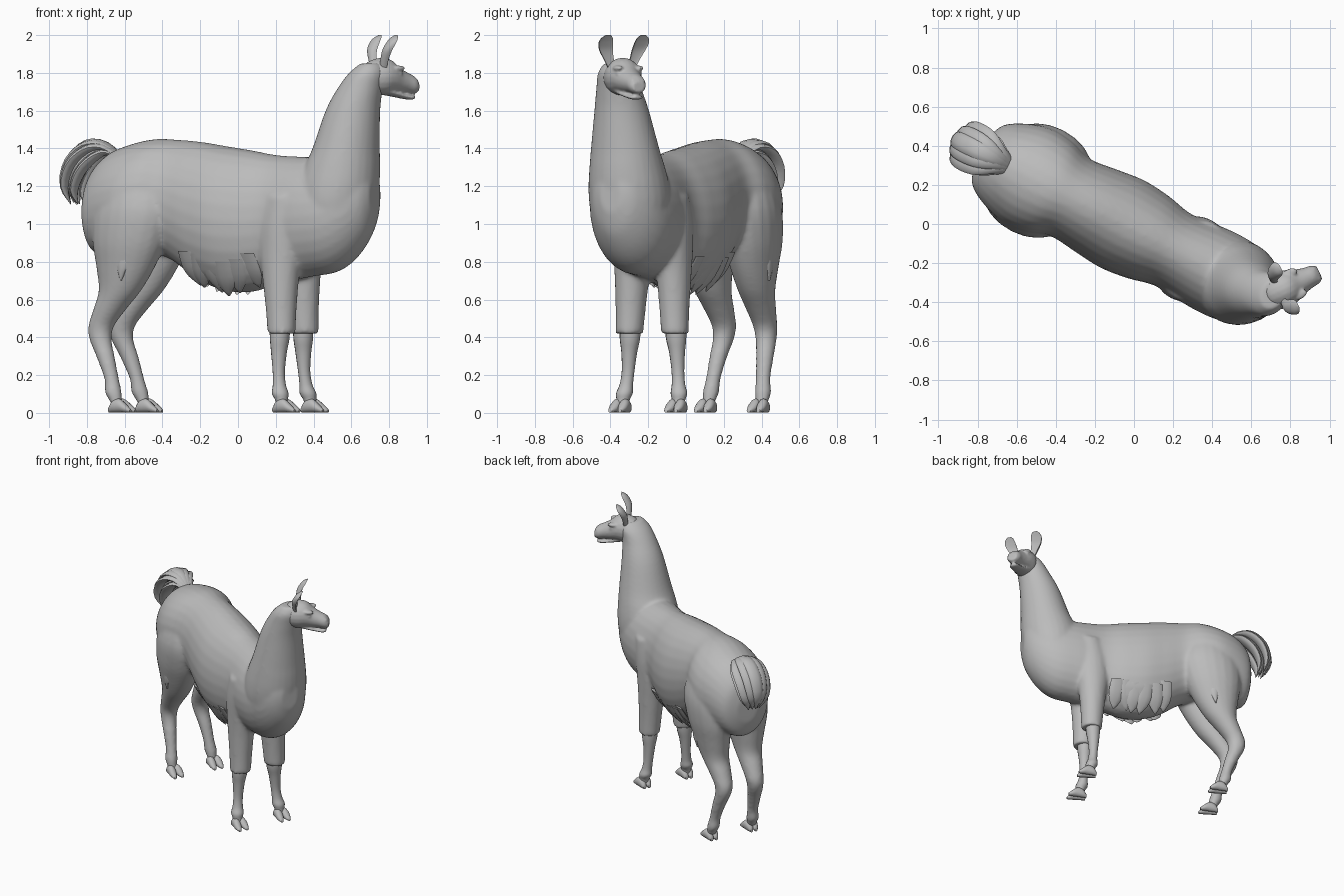
import bpy, bmesh, math, random
from mathutils import Matrix, Vector

random.seed(4)
cube = bpy.data.objects.get("Cube")
if cube:
    bpy.data.objects.remove(cube, do_unlink=True)

wool = bpy.data.materials.new("wool_grey")
wool.use_nodes = True
wool.diffuse_color = (0.5, 0.5, 0.5, 1)
wool.node_tree.nodes["Principled BSDF"].inputs["Base Color"].default_value = (0.5, 0.5, 0.5, 1)

# Animal stands diagonally and turns its head to its left
BODY = Matrix.Translation((-0.06, 0, 0)) @ Matrix.Rotation(math.radians(-27), 4, 'Z')
HEAD = Matrix.Translation((0.74, -0.345, 0)) @ Matrix.Rotation(math.radians(25), 4, 'Z')


def upright(z, x, y, rx, ry):
    """Horizontal oval section."""
    return Vector((x, y, z)), Vector((rx, 0, 0)), Vector((0, ry, 0))


def across(x, top, bottom, half, y=0):
    """Vertical oval section facing forward."""
    return (Vector((x, y, (top + bottom) / 2)), Vector((0, half, 0)),
            Vector((0, 0, (top - bottom) / 2)))


def spline(a, b, c, d, t):
    return 0.5 * (2 * b + (c - a) * t + (2 * a - 5 * b + 4 * c - d) * t * t
                  + (3 * b - a - 3 * c + d) * t ** 3)


def loft(bm, sections, sides=20, steps=4, cup=1.0):
    """Skin a smooth tube through oval sections; cup hollows its front."""
    n, dense = len(sections), []
    for i in range(n - 1):
        quad = [sections[max(0, min(n - 1, i + k))] for k in (-1, 0, 1, 2)]
        for j in range(steps):
            dense.append([spline(*[q[m] for q in quad], j / steps) for m in range(3)])
    dense.append(sections[-1])
    rings = []
    for c, u, v in dense:
        ring = []
        for k in range(sides):
            a = math.tau * k / sides
            f = cup if math.cos(a) > 0 else 1
            ring.append(bm.verts.new(c + u * math.cos(a) * f + v * math.sin(a)))
        rings.append(ring)
    for r, s in zip(rings, rings[1:]):
        for k in range(sides):
            m = (k + 1) % sides
            bm.faces.new((r[k], r[m], s[m], s[k]))
    bm.faces.new(rings[0][::-1])
    bm.faces.new(rings[-1])


def ball(bm, centre, size):
    m = Matrix.Translation(centre) @ Matrix.Diagonal((*size, 1))
    bmesh.ops.create_uvsphere(bm, u_segments=16, v_segments=10, radius=1, matrix=m)


def finish(name, bm, frame, voxel=0, smooth=4):
    bmesh.ops.recalc_face_normals(bm, faces=bm.faces)
    mesh = bpy.data.meshes.new(name)
    bm.to_mesh(mesh)
    bm.free()
    mesh.transform(frame)
    mesh.materials.append(wool)
    ob = bpy.data.objects.new(name, mesh)
    bpy.context.collection.objects.link(ob)
    bpy.ops.object.select_all(action='DESELECT')
    ob.select_set(True)
    bpy.context.view_layer.objects.active = ob
    bpy.ops.object.shade_smooth_by_angle(angle=math.radians(50))
    if voxel:
        rm = ob.modifiers.new("fuse", 'REMESH')
        rm.mode, rm.voxel_size, rm.use_smooth_shade = 'VOXEL', voxel, True
        sm = ob.modifiers.new("soften", 'SMOOTH')
        sm.factor, sm.iterations = 0.5, smooth


# Torso, neck, thighs and woolly forelegs fused into one skin
bm = bmesh.new()
loft(bm, [across(*p) for p in (
    (-.81, 1.16, .96, .08), (-.775, 1.28, .85, .17), (-.68, 1.375, .82, .23),
    (-.55, 1.425, .82, .27), (-.42, 1.45, .84, .26), (-.3, 1.447, .80, .222),
    (-.15, 1.435, .70, .236), (0, 1.412, .645, .25), (.15, 1.39, .64, .235),
    (.3, 1.365, .68, .205), (.5, 1.355, .72, .222), (.65, 1.36, .745, .217),
    (.76, 1.38, .82, .185), (.845, 1.34, .94, .125), (.88, 1.25, 1.06, .065))], 28)
loft(bm, [upright(*p) for p in (
    (.95, .655, 0, .17, .19), (1.1, .655, 0, .21, .215), (1.2, .665, 0, .218, .214),
    (1.3, .685, 0, .203, .2), (1.4, .71, 0, .178, .182), (1.6, .75, 0, .145, .145),
    (1.72, .792, .005, .12, .12), (1.8, .83, .02, .098, .11), (1.85, .85, .03, .058, .08))], 28)
for side in (1, -1):
    loft(bm, [upright(z, s, t * side, a, b) for z, s, t, a, b in (
        (1.25, -.47, .1, .17, .14), (1.08, -.48, .13, .225, .157), (.92, -.505, .14, .21, .143),
        (.78, -.53, .135, .167, .12), (.65, -.567, .13, .118, .095),
        (.55, -.63, .125, .09, .078), (.46, -.683, .122, .07, .063),
        (.39, -.685, .127, .06, .055),
        (.3, -.65, .138, .05, .047), (.18, -.608, .148, .039, .039),
        (.11, -.595, .155, .046, .044), (.07, -.58, .157, .035, .036),
        (.04, -.57, .157, .032, .034))])
    loft(bm, [upright(z, s, t * side, a, b) for z, s, t, a, b in (
        (.42, .395, .135, .075, .073), (.55, .39, .13, .083, .079),
        (.72, .385, .125, .1, .09), (.85, .385, .125, .118, .095),
        (1.0, .395, .125, .125, .1), (1.15, .42, .115, .115, .1))])
finish("body", bm, BODY, 0.012, 9)

# Slim shins below the foreleg cuffs
for side, label in ((1, "left"), (-1, "right")):
    bm = bmesh.new()
    loft(bm, [upright(z, s, t * side, a, b) for z, s, t, a, b in (
        (.5, .385, .135, .055, .055), (.4, .385, .137, .052, .055), (.32, .383, .142, .042, .042),
        (.22, .385, .148, .032, .034), (.15, .392, .155, .034, .036),
        (.105, .4, .162, .044, .044), (.07, .41, .165, .034, .036),
        (.04, .415, .166, .032, .034))], 16)
    finish(label + "_foreleg_shin", bm, BODY)

    # Feet with two pointed toes each
    for heel, t, part in ((.395, .166, "fore"), (-.585, .157, "hind")):
        bm = bmesh.new()
        for toe in (-1, 1):
            y = t * side + toe * .02
            loft(bm, [across(heel + d, top, 0.002, half, y + toe * d * .08)
                      for d, top, half in ((-.025, .03, .012), (.0, .065, .024),
                                           (.04, .075, .027), (.075, .05, .025),
                                           (.108, .02, .011))], 12, 3)
        finish(f"{label}_{part}_foot", bm, BODY)

# Head with muzzle, jaw, brows and eyes
bm = bmesh.new()
loft(bm, [across(*p) for p in (
    (-.09, 1.82, 1.72, .05), (-.05, 1.86, 1.69, .08), (.015, 1.88, 1.68, .095),
    (.07, 1.87, 1.69, .087), (.12, 1.83, 1.692, .068), (.165, 1.805, 1.692, .056),
    (.205, 1.785, 1.688, .05), (.23, 1.755, 1.697, .035))])
loft(bm, [across(*p) for p in (
    (-.02, 1.76, 1.69, .06), (.07, 1.715, 1.677, .055), (.15, 1.69, 1.662, .042),
    (.195, 1.682, 1.658, .038), (.213, 1.678, 1.664, .02))])
for side in (1, -1):
    ball(bm, (.09, side * .06, 1.825), (.042, .025, .014))
    ball(bm, (.095, side * .062, 1.795), (.022, .014, .016))
    ball(bm, (.205, side * .026, 1.75), (.02, .018, .024))
finish("head", bm, HEAD, 0.007, 5)

# Cupped ears curving forward, with rounded tips
for side, label in ((1, "left"), (-1, "right")):
    bm = bmesh.new()
    loft(bm, [upright(z, h, l * side, a, b) for z, h, l, a, b in (
        (1.82, .015, .055, .028, .022), (1.87, .015, .075, .032, .028),
        (1.92, .022, .095, .036, .038), (1.96, .04, .105, .034, .041),
        (1.985, .054, .104, .026, .032), (2.0, .062, .102, .008, .014))], 16, 4, -0.1)
    finish(label + "_ear", bm, HEAD)

# Bushy tail made of overlapping curved locks
bm = bmesh.new()
path = ((-.63, 1.35), (-.73, 1.425), (-.83, 1.425), (-.925, 1.345), (-.965, 1.22), (-.93, 1.11))
widths = (.02, .036, .05, .05, .038, .003)
spread = (.1, .5, .9, 1, .85, .5)
for layer in (0, 1):
    for k in range(-2, 3):
        lat = k * .041 * (1 - .2 * layer)
        shrink = 1 - .1 * layer - 4 * lat * lat + random.uniform(-.03, .02)
        rows = []
        for i, (s, z) in enumerate(path):
            p, q = path[max(0, i - 1)], path[min(5, i + 1)]
            tang = Vector((q[0] - p[0], 0, q[1] - p[1])).normalized()
            out = Vector((tang.z, 0, -tang.x))
            root = Vector((path[0][0], 0, path[0][1]))
            c = root + (Vector((s, 0, z)) - root) * shrink
            drop = (5 * lat * lat + .05 * layer) * spread[i]
            c += Vector((drop * .7, lat * spread[i], -drop))
            rows.append((c, Vector((0, widths[i], 0)), out * (widths[i] * .45)))
        loft(bm, rows, 10, 3)
finish("tail", bm, BODY)

# Ragged wool fringe lying along the belly
bm = bmesh.new()
for side in (1, -1):
    for k in range(6):
        s = -.14 + k * .07
        sag = .05 * abs(k - 3) / 3 + random.uniform(-.015, .015)
        lean = random.uniform(-.03, .03)
        loft(bm, [upright(z + sag, s + lean * d, side * t, a, b) for z, t, a, b, d in (
            (.80, .193, .05, .012, 0), (.72, .148, .056, .015, .3),
            (.665, .108, .042, .014, .6), (.618, .07, .004, .003, 1))], 10, 2)
finish("belly_fringe", bm, BODY)

# Loose tufts on the outside of the thighs
bm = bmesh.new()
for side in (1, -1):
    loft(bm, [upright(z, s, side * t, a, .01) for z, s, t, a in (
        (.84, -.5, .25, .035), (.77, -.5, .245, .03), (.7, -.51, .23, .003))], 8, 2)
finish("thigh_tufts", bm, BODY)
